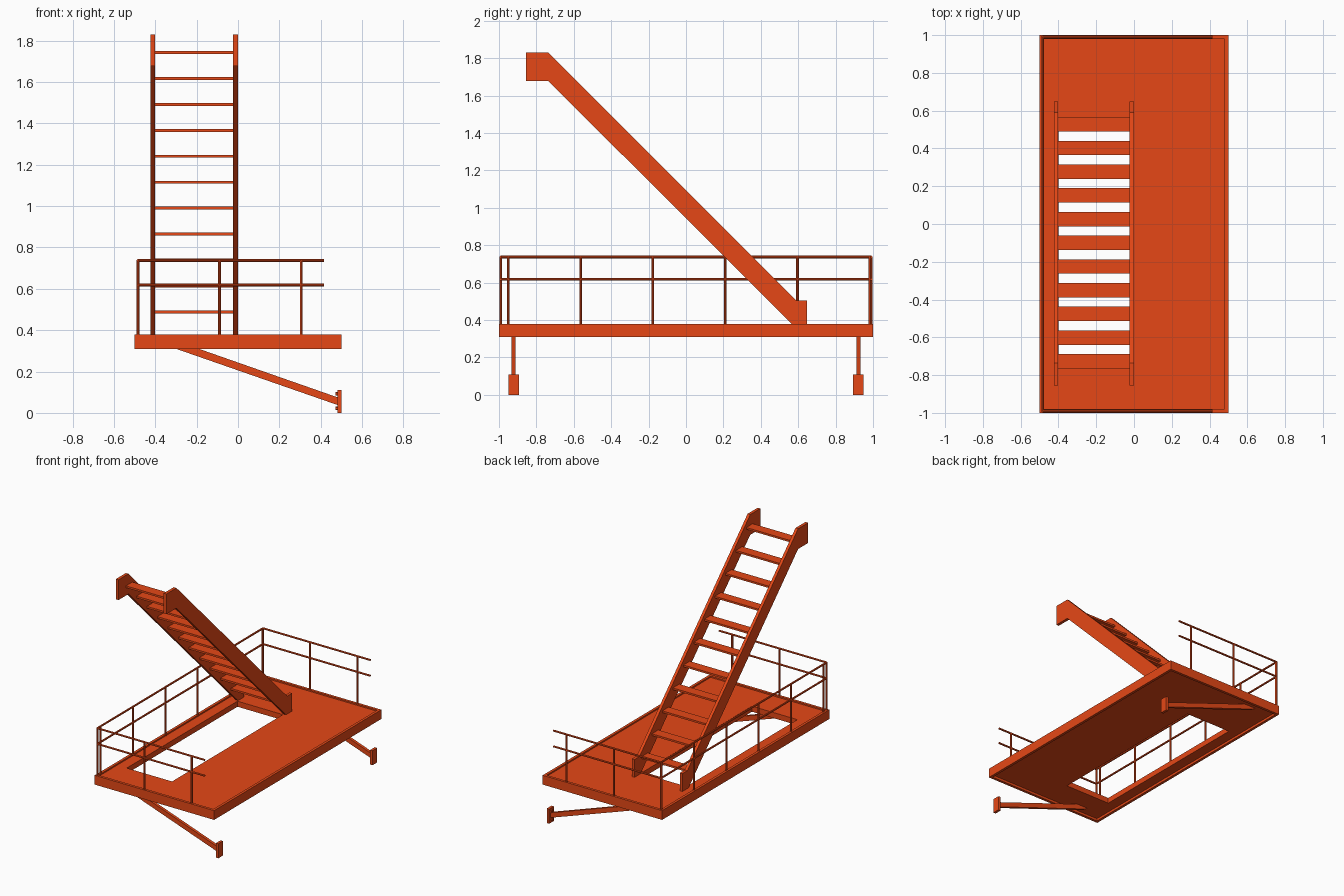
import bpy, bmesh
from mathutils import Vector

cube = bpy.data.objects.get("Cube")
if cube:
    bpy.data.objects.remove(cube, do_unlink=True)

COLOR = (0.79, 0.064, 0.008, 1.0)
paint = bpy.data.materials.new("orange_red_paint")
paint.use_nodes = True
paint.diffuse_color = COLOR
paint.node_tree.nodes["Principled BSDF"].inputs["Base Color"].default_value = COLOR


def finish(name, bm):
    bmesh.ops.recalc_face_normals(bm, faces=bm.faces[:])
    mesh = bpy.data.meshes.new(name)
    bm.to_mesh(mesh)
    bm.free()
    mesh.materials.append(paint)
    obj = bpy.data.objects.new(name, mesh)
    bpy.context.collection.objects.link(obj)
    return obj


def box(name, lo, hi):
    bm = bmesh.new()
    bmesh.ops.create_cube(bm, size=1)
    for v in bm.verts:
        v.co = [(a + b) / 2 + c * (b - a) for a, b, c in zip(lo, hi, v.co)]
    return finish(name, bm)


def extrude_all(bm, offset):
    out = bmesh.ops.extrude_face_region(bm, geom=bm.faces[:])
    moved = [g for g in out["geom"] if isinstance(g, bmesh.types.BMVert)]
    bmesh.ops.translate(bm, verts=moved, vec=offset)


def prism(name, points, offset):
    """Extrude a flat outline along an offset."""
    bm = bmesh.new()
    bm.faces.new([bm.verts.new(p) for p in points])
    extrude_all(bm, offset)
    return finish(name, bm)


def rod(name, start, end, radius=0.007, sides=8):
    a, b = Vector(start), Vector(end)
    bm = bmesh.new()
    bmesh.ops.create_cone(bm, cap_ends=True, segments=sides, radius1=radius,
                          radius2=radius, depth=(b - a).length)
    turn = (b - a).to_track_quat("Z", "Y")
    for v in bm.verts:
        v.co = turn @ v.co + (a + b) / 2
    return finish(name, bm)


# Deck: rim beams around a recessed plate that has a stair opening
BOTTOM, TOP, RIM = 0.31, 0.38, 0.02
HX0, HX1, HY0, HY1 = -0.40, -0.02, -0.76, 0.565
X, Y = 0.5 - RIM, 1 - RIM
for side, s in (("right", -1), ("left", 1)):
    x0, x1 = sorted((s * 0.5, s * X))
    box(side + "_rim_beam", (x0, -1, BOTTOM), (x1, 1, TOP))
for side, s in (("front", -1), ("back", 1)):
    y0, y1 = sorted((s * 1.0, s * Y))
    box(side + "_rim_beam", (-X, y0, BOTTOM), (X, y1, TOP))

xs, ys = (-X, HX0, HX1, X), (-Y, HY0, HY1, Y)
bm = bmesh.new()
grid = [[bm.verts.new((x, y, TOP - 0.01)) for y in ys] for x in xs]
for i in range(3):
    for j in range(3):
        if (i, j) != (1, 1):
            bm.faces.new((grid[i][j], grid[i + 1][j], grid[i + 1][j + 1], grid[i][j + 1]))
extrude_all(bm, (0, 0, -0.042))
finish("deck_plate", bm)

# Stair stringers
outline = [(-0.855, 1.83), (-0.735, 1.83), (0.59, 0.505), (0.648, 0.505),
           (0.648, 0.37), (0.575, 0.37), (-0.735, 1.677), (-0.855, 1.677)]
for side, x in (("right", -0.424), ("left", -0.023)):
    prism(side + "_stringer", [(x, y, z) for y, z in outline], (0.022, 0, 0))

# Stair treads
STEP = 0.1255
for i in range(11):
    y, z = 0.528 - i * STEP, 0.488 + i * STEP
    box(f"tread_{i + 1}", (-0.403, y - 0.038, z - 0.007), (-0.021, y + 0.038, z + 0.007))

# Guard rails on the right side and both ends
RX, RY, HEIGHTS = -0.484, 0.99, (0.618, 0.737)
for i in range(6):
    y = -0.95 + i * 0.3865
    rod(f"side_post_{i + 1}", (RX, y, 0.36), (RX, y, HEIGHTS[1]))
for z in HEIGHTS:
    rod("side_rail", (RX, -RY, z), (RX, RY, z))
for end, s in (("front", -1), ("back", 1)):
    for i in range(3):
        x = RX + i * 0.395
        rod(f"{end}_post_{i + 1}", (x, s * RY, 0.36), (x, s * RY, HEIGHTS[1]))
    for z in HEIGHTS:
        rod(end + "_rail", (RX, s * RY, z), (0.415, s * RY, z))

# Diagonal braces with bolted foot plates
for end, s in (("front", -1), ("back", 1)):
    y = s * 0.922
    brace = [(-0.30, 0.31), (-0.34, 0.328), (-0.24, 0.328), (-0.19, 0.31),
             (0.482, 0.075), (0.482, 0.038)]
    prism(end + "_brace", [(x, y - 0.011, z) for x, z in brace], (0, 0.022, 0))
    box(end + "_foot_plate", (0.48, y - 0.028, 0), (0.5, y + 0.028, 0.11))
    for z in (0.022, 0.092):
        rod(end + "_bolt", (0.471, y, z), (0.482, y, z), 0.009, 6)
